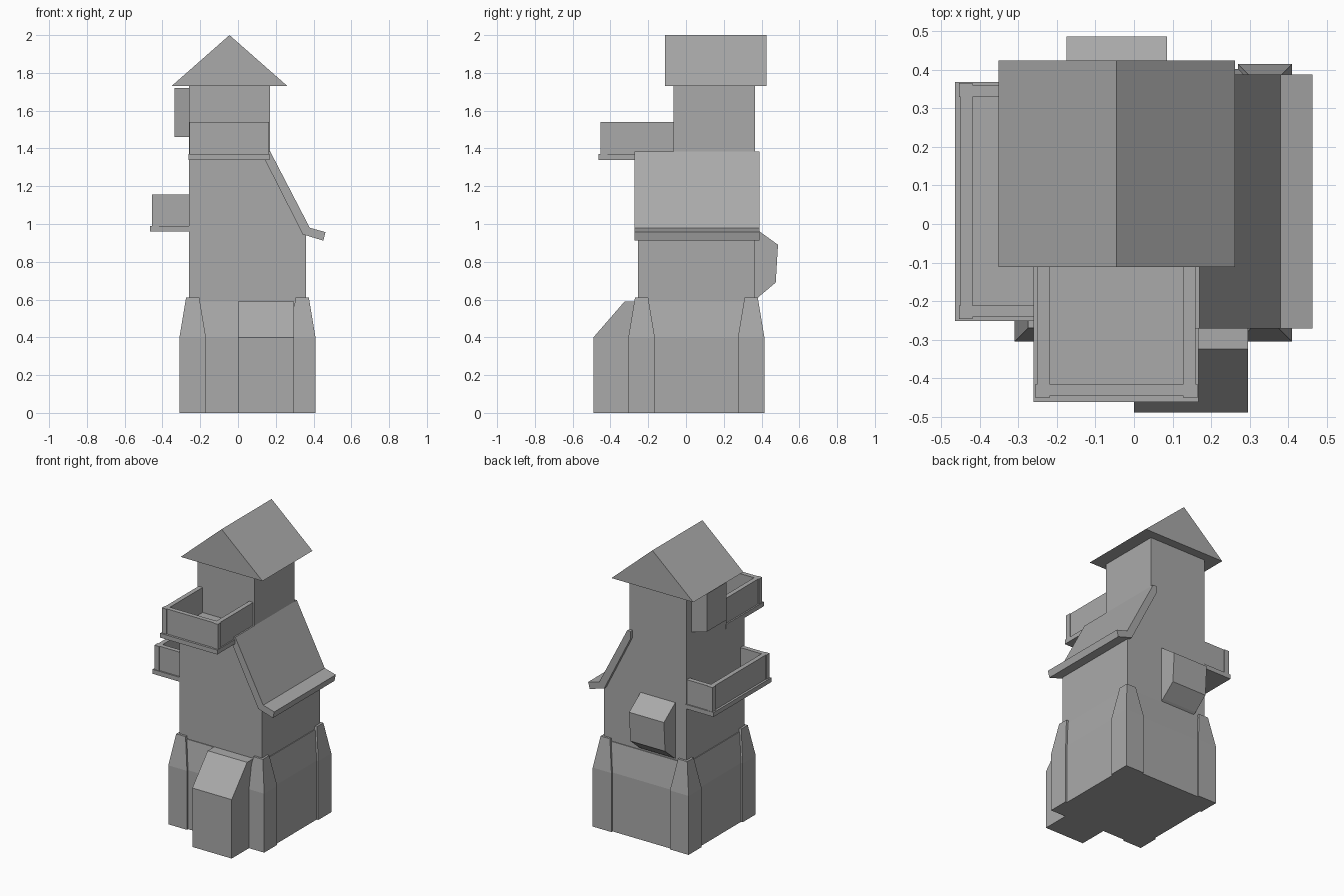
import bpy
import bmesh
from mathutils import Vector

if "Cube" in bpy.data.objects:
    bpy.data.objects.remove(bpy.data.objects["Cube"], do_unlink=True)

GREY = (0.4, 0.4, 0.4, 1)
stone = bpy.data.materials.new("stone grey")
stone.use_nodes = True
stone.diffuse_color = GREY
stone.node_tree.nodes["Principled BSDF"].inputs["Base Color"].default_value = GREY


def loft(name, rings):
    """Skin a closed solid through rings of equal point count."""
    bm = bmesh.new()
    loops = [[bm.verts.new(p) for p in ring] for ring in rings]
    bm.faces.new(loops[0])
    bm.faces.new(loops[-1])
    n = len(loops[0])
    for a, b in zip(loops, loops[1:]):
        for i in range(n):
            j = (i + 1) % n
            bm.faces.new((a[i], a[j], b[j], b[i]))
    bmesh.ops.recalc_face_normals(bm, faces=bm.faces)
    mesh = bpy.data.meshes.new(name)
    bm.to_mesh(mesh)
    bm.free()
    mesh.materials.append(stone)
    ob = bpy.data.objects.new(name, mesh)
    bpy.context.collection.objects.link(ob)
    return ob


def prism(name, profile, axis, lo, hi):
    """Extrude a 2D profile along x, y or z."""
    def place(p, d):
        co = list(p)
        co.insert("xyz".index(axis), d)
        return Vector(co)
    return loft(name, [[place(p, d) for p in profile] for d in (lo, hi)])


def rect(x0, x1, y0, y1):
    return [(x0, y0), (x1, y0), (x1, y1), (x0, y1)]


def box(name, x, y, z):
    return prism(name, rect(*x, *y), "z", *z)


# Plinth with sloped shoulders
CX, CY = 0.05, 0.055


def plinth_ring(h, z):
    return [(x, y, z) for x, y in rect(CX - h, CX + h, CY - h, CY + h)]


loft("plinth", [plinth_ring(0.348, 0), plinth_ring(0.348, 0.4), plinth_ring(0.315, 0.59)])

# Tapered corner buttresses
for side, sx in (("right", -1), ("left", 1)):
    for end, sy in (("front", -1), ("back", 1)):
        rings = []
        for inner, outer, z in ((0.22, 0.36, 0), (0.22, 0.36, 0.4), (0.255, 0.325, 0.61)):
            rings.append([(CX + sx * a, CY + sy * b, z)
                          for a, b in rect(inner, outer, inner, outer)])
        loft(f"buttress_{end}_{side}", rings)

# Main body and upper tower
prism("main_body", [(-0.26, 0.02), (0.36, 0.02), (0.36, 0.94), (0.15, 1.36), (-0.26, 1.36)],
      "y", -0.255, 0.365)
box("upper_tower", (-0.26, 0.17), (-0.065, 0.365), (1.3, 1.74))

# Roofs
prism("gable_roof", [(-0.352, 1.73), (0.262, 1.73), (-0.045, 2.0)], "y", -0.112, 0.425)
prism("lean_to_roof", [(0.17, 1.385), (0.38, 0.98), (0.463, 0.957), (0.452, 0.912),
                       (0.343, 0.945), (0.145, 1.335), (0.145, 1.385)],
      "y", -0.272, 0.388)

# Entrance porch and rear bay
prism("front_porch", [(-0.49, 0), (-0.49, 0.4), (-0.325, 0.59), (-0.2, 0.59), (-0.2, 0)],
      "x", 0, 0.296)
prism("back_bay", [(0.35, 0.99), (0.39, 0.96), (0.487, 0.89), (0.475, 0.69),
                   (0.38, 0.61), (0.35, 0.59)], "x", -0.175, 0.086)

# Canted side bay under the gable
prism("side_bay", [(-0.25, 0.31), (-0.26, 0.31), (-0.335, 0.255), (-0.335, 0.045),
                   (-0.26, -0.01), (-0.25, -0.01)], "z", 1.46, 1.72)


def balcony(name, to_xy, u0, u1, v0, v1, z0, z1):
    """Slab, rails and corner posts; u runs along the wall, v outwards."""
    def part(label, ua, ub, va, vb, za, zb):
        prism(f"{name}_{label}", [to_xy(u, v) for u, v in rect(ua, ub, va, vb)], "z", za, zb)

    t, inset, slab = 0.036, 0.005, z0 + 0.03
    part("floor", u0 - 0.005, u1 + 0.003, v0 - 0.01, v1 + 0.01, z0, slab)
    part("front_rail", u0 + t, u1 - t, v1 - t, v1 - inset, slab, z1)
    for label, a, b, s in (("first", u0, u0 + t, 1), ("second", u1 - t, u1, -1)):
        part(label + "_post", a, b, v1 - t, v1, slab, z1)
        outer_shift = inset if s > 0 else 0
        inner_shift = inset if s < 0 else 0
        part(label + "_rail", a + outer_shift, b - inner_shift, v0 - 0.01, v1 - t, slab, z1)


balcony("front_balcony", lambda u, v: (u, -v), -0.256, 0.165, 0.065, 0.452, 1.34, 1.54)
balcony("side_balcony", lambda u, v: (-v, u), -0.247, 0.366, 0.26, 0.455, 0.96, 1.155)
